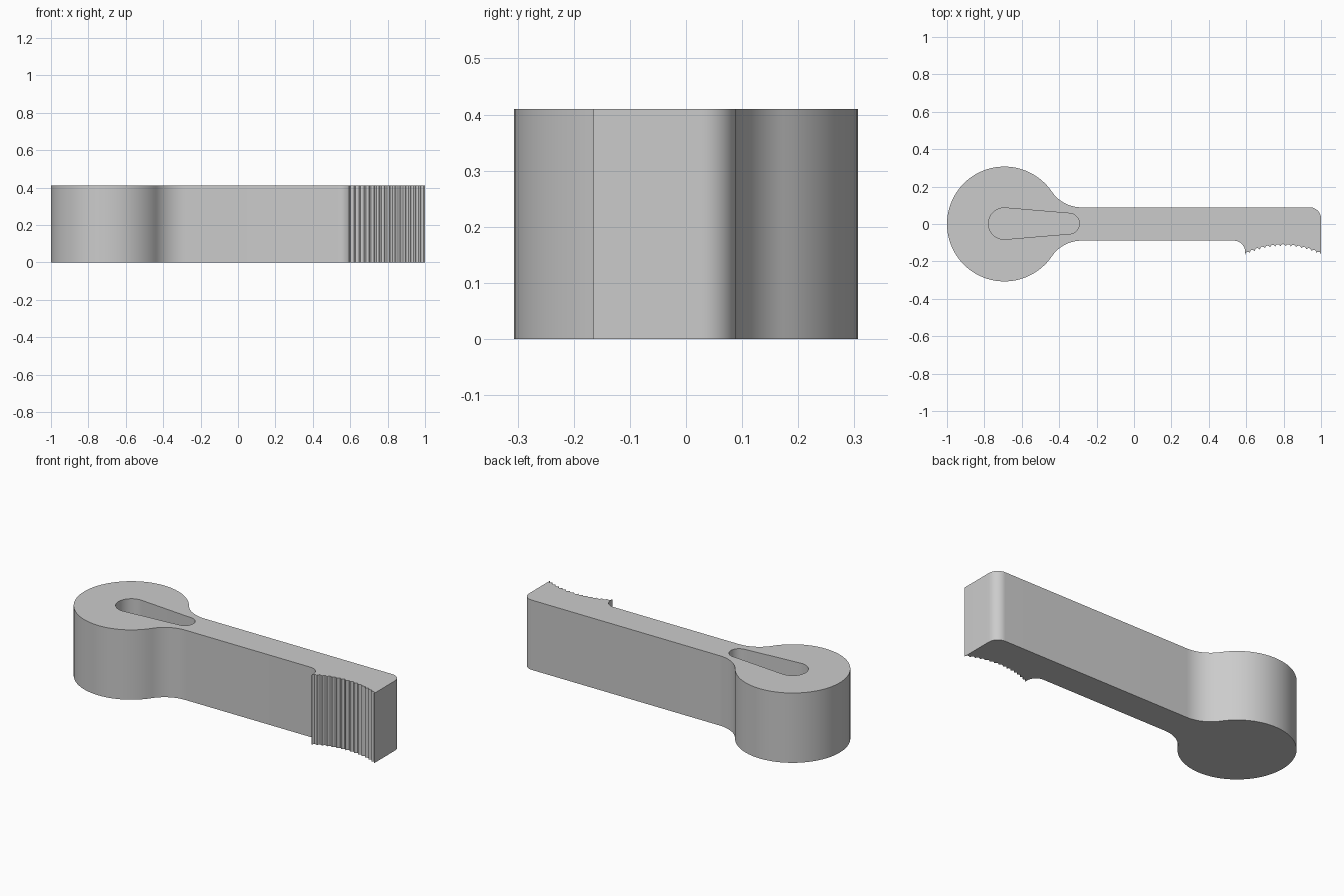
import bpy, bmesh, math

if "Cube" in bpy.data.objects:
    bpy.data.objects.remove(bpy.data.objects["Cube"])

HEIGHT = 0.41
POCKET_FLOOR = 0.16
HEAD_X, HEAD_R = -0.693, 0.307
BAR = 0.089          # half thickness of the bar
FILLET_X = -0.28     # where the neck fillets meet the bar


def arc(cx, cy, r, a0, a1, n):
    """Points along an arc, angles in degrees."""
    return [(cx + r * math.cos(math.radians(a0 + (a1 - a0) * i / n)),
             cy + r * math.sin(math.radians(a0 + (a1 - a0) * i / n)))
            for i in range(n + 1)]


def prism(name, outline, z0, z1):
    """Extrude a counter-clockwise outline from z0 to z1."""
    bm = bmesh.new()
    face = bm.faces.new([bm.verts.new((x, y, z0)) for x, y in outline])
    top = bmesh.ops.extrude_face_region(bm, geom=[face])["geom"]
    bmesh.ops.translate(bm, vec=(0, 0, z1 - z0),
                        verts=[v for v in top if isinstance(v, bmesh.types.BMVert)])
    bmesh.ops.recalc_face_normals(bm, faces=bm.faces)
    mesh = bpy.data.meshes.new(name)
    bm.to_mesh(mesh)
    bm.free()
    obj = bpy.data.objects.new(name, mesh)
    bpy.context.collection.objects.link(obj)
    return obj


# Neck fillet, tangent to both the round head and the bar
dx = FILLET_X - HEAD_X
neck_r = (dx**2 + BAR**2 - HEAD_R**2) / (2 * (HEAD_R - BAR))
neck_y = BAR + neck_r
neck_a = math.degrees(math.atan2(neck_y, dx))

# Toothed concave jaw, left to right
TEETH, JAW_R, JAW_X = 15, 0.467, 0.797
half = math.degrees(math.asin(0.203 / JAW_R))
jaw_y = -0.165 - JAW_R * math.cos(math.radians(half))
jaw = []
for i in range(TEETH * 4 + 1):
    a = math.radians(90 + half - 2 * half * i / (TEETH * 4))
    r = JAW_R + 0.011 * (0, 0.75, 1, 0.75)[i % 4]
    jaw.append((JAW_X + r * math.cos(a), jaw_y + r * math.sin(a)))

# Whole outline, counter-clockwise
outline = arc(HEAD_X, 0, HEAD_R, neck_a, 360 - neck_a, 72)
outline += arc(FILLET_X, -neck_y, neck_r, 180 - neck_a, 90, 14)[1:]
outline += arc(0.534, -BAR - 0.06, 0.06, 90, 0, 10)
outline += jaw
outline += arc(0.94, BAR - 0.06, 0.06, 0, 90, 12)
outline += arc(FILLET_X, neck_y, neck_r, 270, 180 + neck_a, 14)[:-1]
lever = prism("lever_body", outline, 0, HEIGHT)

# Tapered blind pocket in the head
big_r, small_r, big_x, small_x = 0.084, 0.055, -0.694, -0.347
t = 90 - math.degrees(math.asin((big_r - small_r) / (small_x - big_x)))
slot = arc(big_x, 0.002, big_r, t, 360 - t, 32) + arc(small_x, 0.002, small_r, -t, t, 24)
cutter = prism("pocket_cutter", slot, POCKET_FLOOR, HEIGHT + 0.1)
cutter.hide_render = True

cut = lever.modifiers.new("pocket", 'BOOLEAN')
cut.operation, cut.solver, cut.object = 'DIFFERENCE', 'EXACT', cutter
bpy.context.view_layer.objects.active = lever
lever.select_set(True)
cutter.select_set(False)
bpy.ops.object.modifier_apply(modifier=cut.name)
bpy.data.objects.remove(cutter)

# Plain grey, smooth curves with crisp edges
grey = bpy.data.materials.new("light_grey")
grey.diffuse_color = (0.6, 0.6, 0.6, 1)
grey.use_nodes = True
grey.node_tree.nodes["Principled BSDF"].inputs["Base Color"].default_value = grey.diffuse_color
lever.data.materials.clear()
lever.data.materials.append(grey)
bpy.ops.object.shade_smooth_by_angle(angle=math.radians(25))
